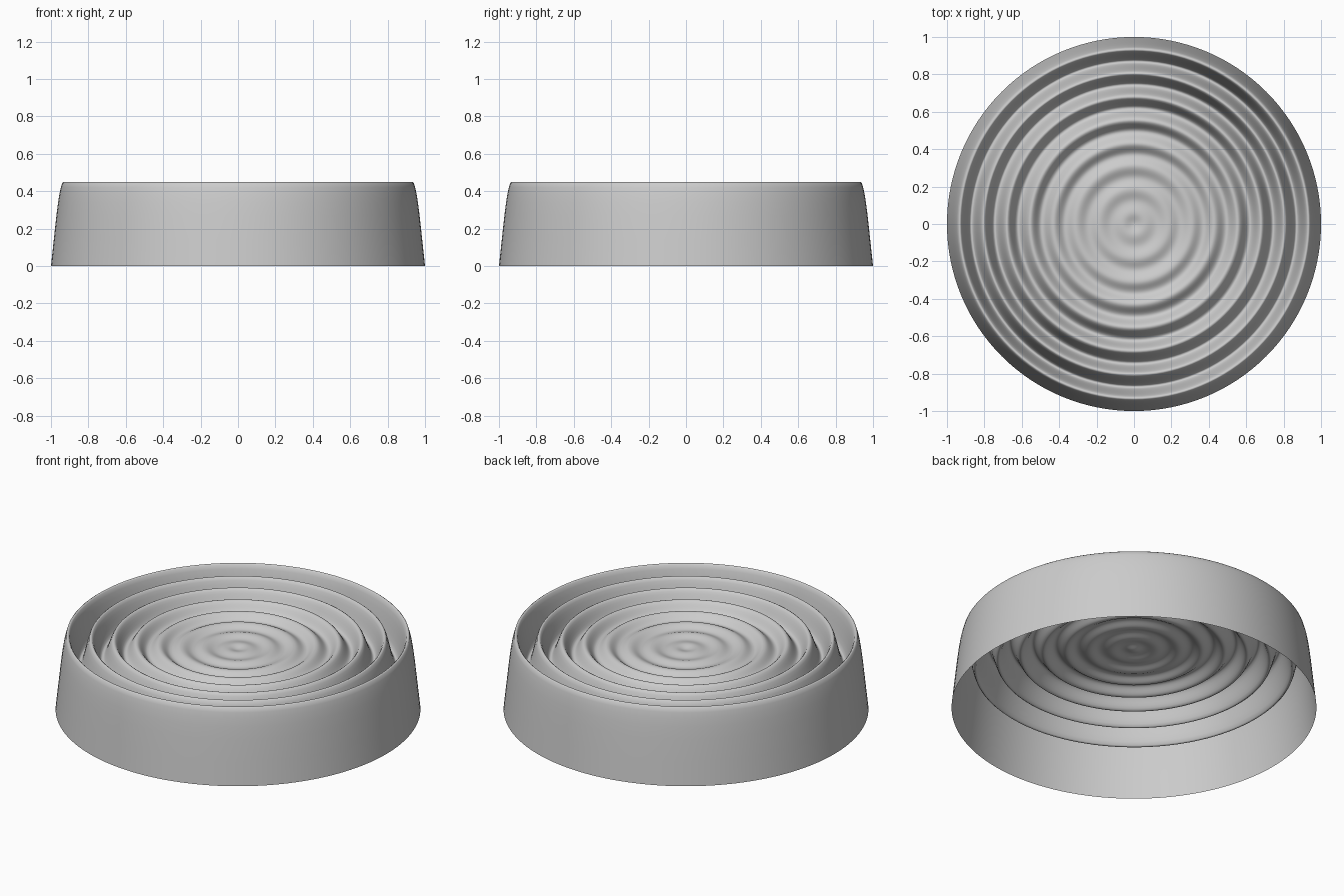
import bpy, bmesh, math

if "Cube" in bpy.data.objects:
    bpy.data.objects.remove(bpy.data.objects["Cube"])

SEG = 128
# alternating valleys and crests of the rippled top (radius, height), centre to rim
ripples = [(0, 0.36), (0.06, 0.371), (0.12, 0.362), (0.185, 0.376), (0.245, 0.361),
           (0.31, 0.381), (0.37, 0.358), (0.43, 0.391), (0.495, 0.35), (0.555, 0.404),
           (0.62, 0.333), (0.68, 0.418), (0.745, 0.299), (0.805, 0.43), (0.87, 0.25),
           (0.932, 0.45)]
# outer wall from rim to open foot
wall = [(0.94, 0.444), (0.947, 0.42), (0.954, 0.39), (0.962, 0.34), (0.971, 0.27),
        (0.985, 0.14), (1.0, 0.0)]


def wave(points, steps=8):
    """Join the extrema with half-cosine slopes."""
    out = [points[0]]
    for (r0, z0), (r1, z1) in zip(points, points[1:]):
        for i in range(1, steps + 1):
            t = i / steps
            s = (1 - math.cos(math.pi * t)) / 2
            out.append((r0 + (r1 - r0) * t, z0 + (z1 - z0) * s))
    return out


def revolve(name, profile):
    bm = bmesh.new()
    centre = bm.verts.new((0, 0, profile[0][1]))
    rings = [[bm.verts.new((r * math.cos(a), r * math.sin(a), z))
              for a in (2 * math.pi * k / SEG for k in range(SEG))]
             for r, z in profile[1:]]
    for k in range(SEG):
        n = (k + 1) % SEG
        bm.faces.new((centre, rings[0][k], rings[0][n]))
        for a, b in zip(rings, rings[1:]):
            bm.faces.new((a[k], b[k], b[n], a[n]))
    for f in bm.faces:
        f.smooth = True
    mesh = bpy.data.meshes.new(name)
    bm.to_mesh(mesh)
    bm.free()
    obj = bpy.data.objects.new(name, mesh)
    bpy.context.collection.objects.link(obj)
    return obj


# single open-bottomed shell: rippled top and flared side wall
revolve("rippled_dish", wave(ripples) + wall)
